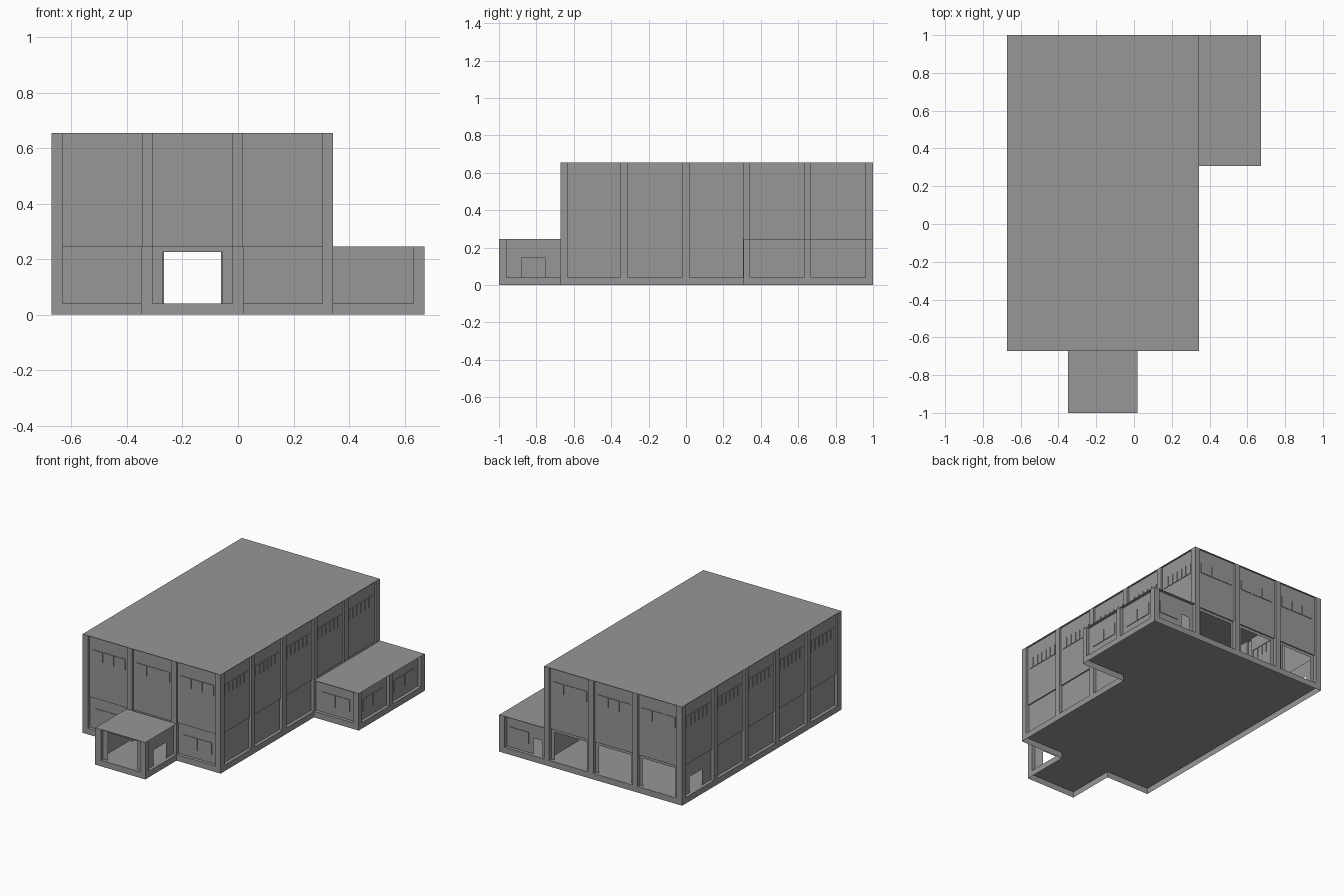
import bpy, bmesh
from mathutils import Vector

if "Cube" in bpy.data.objects:
    bpy.data.objects.remove(bpy.data.objects["Cube"])

H, LOW, BASE = 0.655, 0.245, 0.04      # roof, lower storey and plinth heights
D_LOW, D_UP = 0.022, 0.014             # panel recess of lower / upper storey
XL, XM, XR = -.672, .343, .672         # left side, hall/annex joint, right side
YP, YF, YA, YB = -1.0, -.672, .307, 1.0  # porch front, hall front, annex front, back
PX0, PX1 = -.349, .019                 # porch sides
BAYS_X = [(-.632, -.345), (-.308, -.02), (.018, .305)]
BAYS_Y = [(-.632, -.349), (-.31, -.022), (.018, .305), (.343, .63), (.667, .96)]

grey = bpy.data.materials.new("dark_grey")
grey.diffuse_color = (.31, .31, .31, 1)
grey.use_nodes = True
grey.node_tree.nodes["Principled BSDF"].inputs["Base Color"].default_value = grey.diffuse_color


def finish(name, bm):
    me = bpy.data.meshes.new(name)
    bm.to_mesh(me)
    bm.free()
    me.materials.append(grey)
    ob = bpy.data.objects.new(name, me)
    bpy.context.collection.objects.link(ob)


def sheet(name, z, outline):
    bm = bmesh.new()
    bm.faces.new([bm.verts.new((x, y, z)) for x, y in outline])
    finish(name, bm)


def rect(name, z, x0, x1, y0, y1):
    sheet(name, z, [(x0, y0), (x1, y0), (x1, y1), (x0, y1)])


def facade(name, axis, sign, pos, u0, u1, top, cells):
    """Relief wall: each rectangle (u0, u1, z0, z1, depth) overrides earlier ones; depth None is a hole."""
    us = sorted({u0, u1} | {c for r in cells for c in r[:2]})
    zs = sorted({0, BASE, LOW, top} | {c for r in cells for c in r[2:4]})
    depth = {}
    for i in range(len(us) - 1):
        for j in range(len(zs) - 1):
            u, z = (us[i] + us[i + 1]) / 2, (zs[j] + zs[j + 1]) / 2
            d = 0.0
            for r in cells:
                if r[0] < u < r[1] and r[2] < z < r[3]:
                    d = r[4]
            depth[i, j] = d
    bm = bmesh.new()

    def quad(*pts):
        vs = []
        for u, d, z in pts:
            n = pos if d == 0 else pos - sign * d
            vs.append(bm.verts.new((n, u, z) if axis == 'x' else (u, n, z)))
        bm.faces.new(vs)

    for (i, j), d in depth.items():
        if d is None:
            continue
        a, b, c, e = us[i], us[i + 1], zs[j], zs[j + 1]
        quad((a, d, c), (b, d, c), (b, d, e), (a, d, e))
        r, t = depth.get((i + 1, j)), depth.get((i, j + 1))
        if r is not None and r != d:
            quad((b, d, c), (b, r, c), (b, r, e), (b, d, e))
        if t is not None and t != d and e != BASE:
            quad((a, d, e), (b, d, e), (b, t, e), (a, t, e))
    bmesh.ops.remove_doubles(bm, verts=bm.verts, dist=1e-5)
    bmesh.ops.recalc_face_normals(bm, faces=bm.faces)
    bm.normal_update()
    out = Vector((sign, 0, 0) if axis == 'x' else (0, sign, 0))
    if sum(f.normal.dot(out) * f.calc_area() for f in bm.faces) < 0:
        bmesh.ops.reverse_faces(bm, faces=bm.faces)
    finish(name, bm)


def panels(bays, top):
    cells = []
    for a, b in bays:
        cells.append((a, b, BASE, LOW, D_LOW))
        if top > LOW:
            cells.append((a, b, LOW, top, D_UP))
    return cells


def window(bay, z0, z1, d, mullions, margin=.02):
    """Shallow raised window band split by grooves."""
    a, b = bay[0] + margin, bay[1] - margin
    cells = [(a, b, z0, z1, d - .004)]
    for k in range(1, mullions + 1):
        m = a + (b - a) * k / (mullions + 1)
        cells.append((m - .003, m + .003, z0, z1, d))
    return cells


def strips(bays, mullions):
    return [c for b in bays for c in window(b, .495, .565, D_UP, mullions)]


def low_window(bay):
    return window(bay, .095, .175, D_LOW, 1, .04)


def gate(bay, w=.24):
    m = (bay[0] + bay[1]) / 2
    return [(m - w / 2, m + w / 2, BASE, .225, None)]


def door(a, b):
    return [(a, b, BASE, .145, None)]


# Main hall (no plinth where the porch and annex join it)
front = panels(BAYS_X, H) + strips(BAYS_X, 2) + low_window(BAYS_X[0]) + low_window(BAYS_X[2])
front += gate(BAYS_X[1], .205) + [(PX0, PX1, 0, BASE, None)]
back = panels(BAYS_X, H) + strips(BAYS_X, 2) + [c for b in BAYS_X for c in gate(b)]
side = panels(BAYS_Y, H) + strips(BAYS_Y, 5)
facade("hall_front_wall", 'y', -1, YF, XL, XM, H, front)
facade("hall_back_wall", 'y', 1, YB, XL, XM, H, back)
facade("hall_right_wall", 'x', 1, XM, YF, YB, H, side + [(YA, YB, 0, BASE, None)])
facade("hall_left_wall", 'x', -1, XL, YF, YB, H, side + door(.76, .89))
rect("hall_roof", H, XL, XM, YF, YB)

# Side annex
bay = (XM, .632)
facade("annex_front_wall", 'y', -1, YA, XM, XR, LOW, panels([bay], LOW) + low_window(bay))
facade("annex_back_wall", 'y', 1, YB, XM, XR, LOW,
       panels([bay], LOW) + window((.45, .63), .095, .175, D_LOW, 0) + door(.37, .435))
facade("annex_right_wall", 'x', 1, XR, YA, YB, LOW,
       panels(BAYS_Y[3:], LOW) + low_window(BAYS_Y[3]) + low_window(BAYS_Y[4]))
rect("annex_roof", LOW, XM, XR, YA, YB)

# Entrance porch, with a side door on the right only
porch_side = panels([(-.96, YF)], LOW)
facade("porch_front_wall", 'y', -1, YP, PX0, PX1, LOW, panels([BAYS_X[1]], LOW) + gate(BAYS_X[1], .215))
facade("porch_left_wall", 'x', -1, PX0, YP, YF, LOW, porch_side)
facade("porch_right_wall", 'x', 1, PX1, YP, YF, LOW, porch_side + door(-.88, -.75))
rect("porch_roof", LOW, PX0, PX1, YP, YF)

# Floor sheet over the open plinth
sheet("floor", BASE, [(XL, YF), (PX0, YF), (PX0, YP), (PX1, YP), (PX1, YF), (XM, YF),
                      (XM, YA), (XR, YA), (XR, YB), (XL, YB)])
